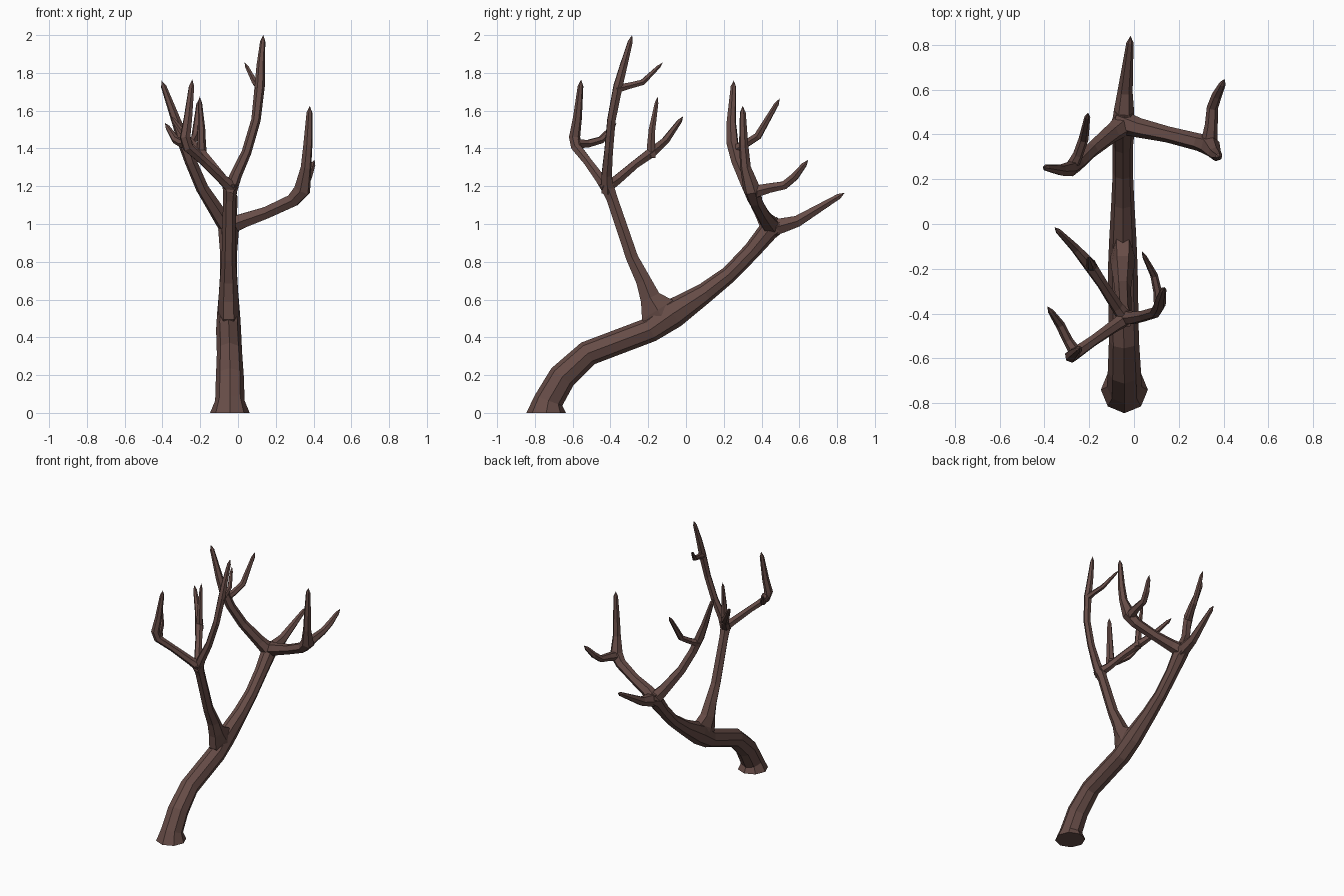
import bpy, bmesh, math
from mathutils import Vector

bark = bpy.data.materials.new("dark brown bark")
bark.diffuse_color = (0.135, 0.073, 0.063, 1)


def limb(name, points, sides=6, pointed=True, flat_start=False):
    """Flat-faced tapering tube through (x, y, z, radius[, sideways squash]) points."""
    pts = [Vector(p[:3]) for p in points]
    rad = [p[3] for p in points]
    squash = [p[4] if len(p) > 4 else 1 for p in points]
    apex = None
    if pointed:  # short blunt point at the end of a twig
        apex = pts[-1].copy()
        pts[-1] = apex - (apex - pts[-2]).normalized() * 0.035
    bm = bmesh.new()
    rings = []
    side = Vector((1, 0, 0))
    for i, p in enumerate(pts):
        a = (p - pts[i - 1]).normalized() if i else Vector()
        b = (pts[i + 1] - p).normalized() if i < len(pts) - 1 else Vector()
        t = (a + b).normalized()
        if i == 0 and flat_start:
            t = Vector((0, 0, 1))
        if i == 0 and abs(t.x) > 0.8:
            side = Vector((0, 1, 0))
        side = (side - t * side.dot(t)).normalized()
        up = t.cross(side)
        rings.append([bm.verts.new(p + (side * squash[i] * math.cos(k * math.tau / sides)
                                        + up * math.sin(k * math.tau / sides)) * rad[i])
                      for k in range(sides)])
    for r, s in zip(rings, rings[1:]):
        for k in range(sides):
            n = (k + 1) % sides
            bm.faces.new((r[k], r[n], s[n], s[k]))
    bm.faces.new(rings[0][::-1])
    if pointed:
        tip = bm.verts.new(apex)
        for k in range(sides):
            bm.faces.new((rings[-1][k], rings[-1][(k + 1) % sides], tip))
    else:
        bm.faces.new(rings[-1])
    bmesh.ops.recalc_face_normals(bm, faces=bm.faces)
    me = bpy.data.meshes.new(name)
    bm.to_mesh(me)
    bm.free()
    me.materials.append(bark)
    ob = bpy.data.objects.new(name, me)
    bpy.context.collection.objects.link(ob)
    return ob


# Leaning trunk running on into the rear bough
limb("trunk", [(-.043, -.74, 0, .105), (-.043, -.728, .065, .078), (-.043, -.655, .19, .074),
               (-.045, -.52, .315, .067), (-.05, -.19, .44, .066), (-.05, -.07, .525, .078, .78),
               (-.05, .10, .635, .054, .95), (-.05, .23, .735, .045), (-.05, .35, .86, .046),
               (-.05, .44, .97, .055), (-.045, .50, 1.0, .042)],
     sides=8, pointed=False, flat_start=True)

# Rear bough: straight twig, right branch, left branch
limb("rear_twig", [(-.05, .43, .97, .05), (-.045, .50, .99, .046), (-.04, .59, 1.015, .034),
                   (-.015, .84, 1.165, .016)])
limb("rear_right_branch", [(-.07, .46, .98, .055), (.02, .43, 1.015, .044), (.15, .40, 1.06, .036),
                           (.29, .365, 1.125, .039), (.34, .35, 1.18, .047),
                           (.36, .315, 1.30, .029), (.37, .305, 1.42, .025), (.38, .30, 1.625, .016)])
limb("rear_right_twig", [(.335, .36, 1.17, .038), (.345, .44, 1.19, .029), (.35, .52, 1.205, .025),
                         (.37, .575, 1.25, .023), (.405, .647, 1.34, .015)])
limb("rear_left_branch", [(-.04, .45, .97, .055), (-.10, .405, 1.05, .042), (-.19, .33, 1.19, .034),
                          (-.25, .27, 1.33, .032), (-.285, .245, 1.43, .034),
                          (-.325, .24, 1.54, .026), (-.405, .253, 1.76, .015)])
limb("rear_left_twig", [(-.28, .25, 1.39, .030), (-.25, .31, 1.42, .023), (-.225, .38, 1.465, .022),
                        (-.205, .497, 1.665, .013)])

# Front bough rising from the broad fork
limb("front_bough", [(-.05, -.11, .48, .10, .5), (-.05, -.15, .545, .112, .5), (-.05, -.19, .61, .062, .85),
                     (-.05, -.225, .70, .046), (-.05, -.285, .82, .037), (-.045, -.39, 1.13, .034),
                     (-.04, -.425, 1.22, .042)],
     pointed=False)
limb("front_top_branch", [(-.045, -.415, 1.17, .038), (-.01, -.42, 1.26, .031), (.045, -.41, 1.38, .026),
                          (.095, -.395, 1.55, .025), (.115, -.36, 1.73, .027),
                          (.12, -.33, 1.84, .022), (.134, -.285, 2.0, .014)])
limb("front_top_twig", [(.115, -.37, 1.715, .026), (.105, -.30, 1.732, .019), (.09, -.23, 1.75, .017),
                        (.035, -.122, 1.855, .010)])
limb("front_left_branch", [(-.03, -.415, 1.19, .038), (-.08, -.45, 1.235, .030), (-.18, -.52, 1.33, .025),
                           (-.265, -.58, 1.405, .029), (-.28, -.59, 1.46, .030),
                           (-.265, -.575, 1.56, .024), (-.242, -.555, 1.765, .015)])
limb("front_left_twig", [(-.26, -.575, 1.425, .028), (-.295, -.52, 1.425, .022),
                         (-.33, -.45, 1.445, .021), (-.387, -.368, 1.535, .013)])
limb("middle_branch", [(-.03, -.43, 1.19, .038), (-.075, -.37, 1.23, .029), (-.14, -.27, 1.315, .025),
                       (-.20, -.18, 1.38, .030), (-.26, -.11, 1.44, .022), (-.355, -.015, 1.57, .013)])
limb("middle_twig", [(-.19, -.185, 1.35, .027), (-.193, -.185, 1.43, .023), (-.193, -.18, 1.50, .020),
                     (-.203, -.15, 1.675, .011)])
